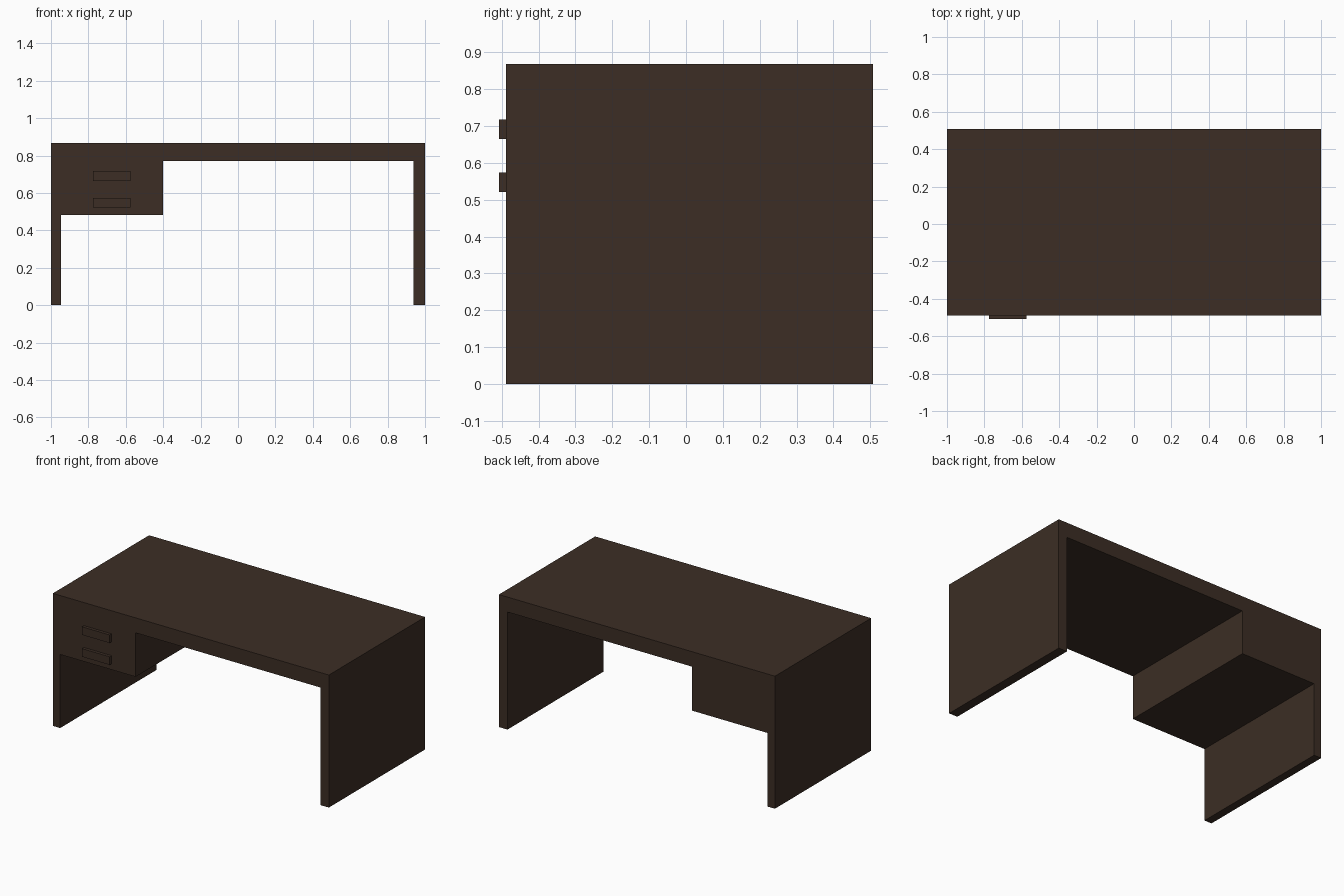
import bpy

if "Cube" in bpy.data.objects:
    bpy.data.objects.remove(bpy.data.objects["Cube"])

# One dark wood colour for the whole desk
wood = bpy.data.materials.new("dark_wood")
wood.diffuse_color = (0.045, 0.027, 0.018, 1)
wood.use_nodes = True
wood.node_tree.nodes["Principled BSDF"].inputs["Base Color"].default_value = wood.diffuse_color


def box(name, x0, x1, y0, y1, z0, z1):
    bpy.ops.mesh.primitive_cube_add(
        size=1, location=((x0 + x1) / 2, (y0 + y1) / 2, (z0 + z1) / 2))
    ob = bpy.context.object
    ob.name = name
    ob.scale = (x1 - x0, y1 - y0, z1 - z0)
    bpy.ops.object.transform_apply(location=False, rotation=False, scale=True)
    ob.data.materials.append(wood)


FRONT, BACK = -0.488, 0.508
UNDER, TOP = 0.77, 0.868

# Top slab and the two full-depth side panels
box("desk_top", -1, 1, FRONT, BACK, UNDER, TOP)
box("left_side_panel", -1, -0.947, FRONT, BACK, 0, UNDER)
box("right_side_panel", 0.938, 1, FRONT, BACK, 0, UNDER)

# Drawer box hanging under the left of the top
box("drawer_box", -0.947, -0.4, FRONT, BACK, 0.482, UNDER)

# Drawer handles
for name, z in (("upper_handle", 0.664), ("lower_handle", 0.521)):
    box(name, -0.775, -0.574, -0.508, FRONT, z, z + 0.053)
